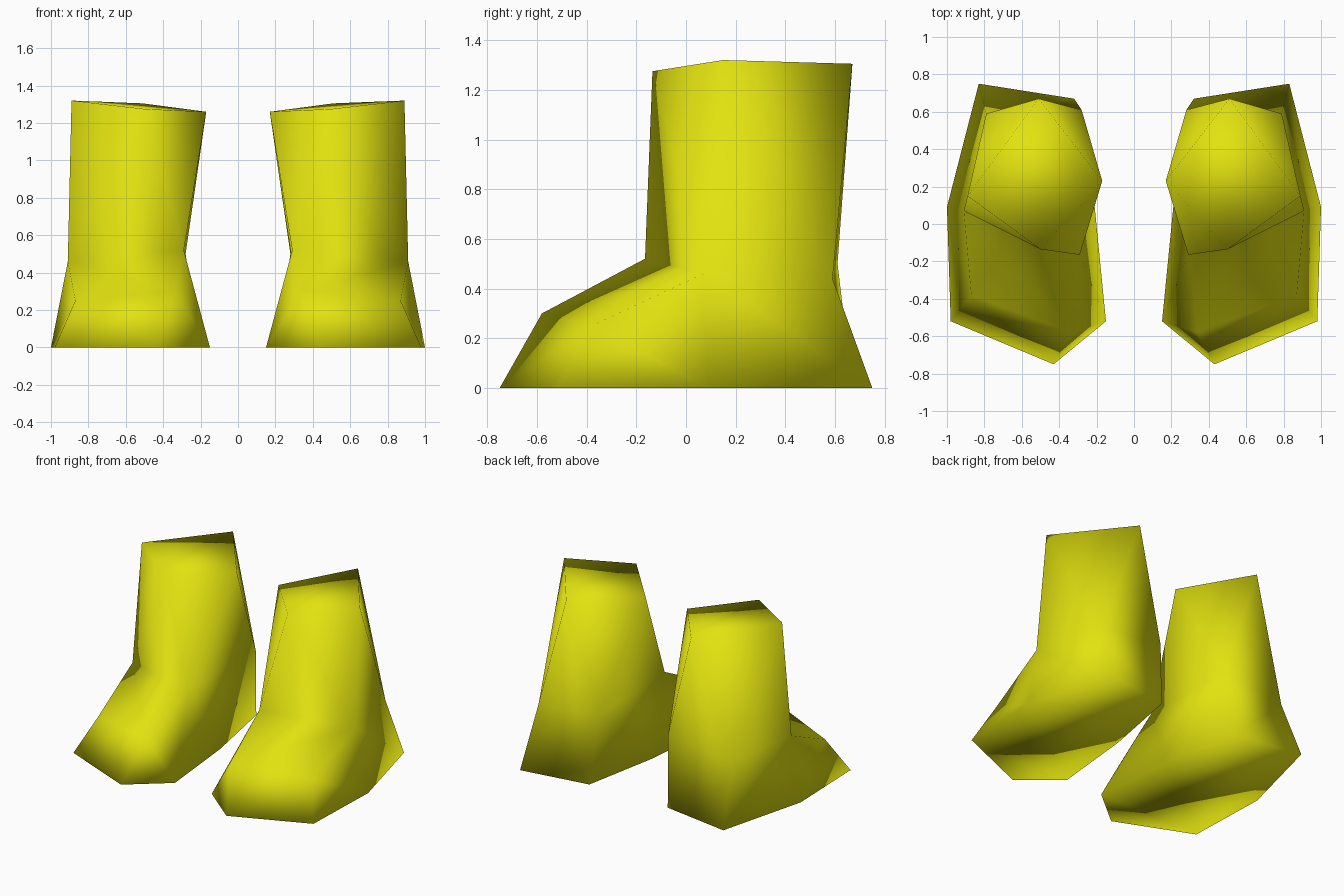
import bpy, bmesh

if "Cube" in bpy.data.objects:
    bpy.data.objects.remove(bpy.data.objects["Cube"])

yellow = bpy.data.materials.new("rubber_yellow")
yellow.diffuse_color = (0.76, 0.76, 0.005, 1.0)
yellow.use_nodes = True
yellow.node_tree.nodes["Principled BSDF"].inputs["Base Color"].default_value = yellow.diffuse_color

# Sole outline, clockwise from the toe tip
SOLE = [(0.43, -0.75), (0.15, -0.52), (0.21, 0.09), (0.32, 0.67),
        (0.83, 0.75), (1.00, 0.09), (0.98, -0.52)]
# Upper edge of the toe cap: inner, outer
TOE = [(0.34, -0.58, 0.30), (0.87, -0.38, 0.25)]
# Ankle ring: front inner, back inner, back outer, front outer
ANKLE = [(0.29, -0.165, 0.52), (0.28, 0.61, 0.50),
         (0.79, 0.59, 0.44), (0.91, 0.07, 0.46)]
# Shaft rim: front, inner, back, outer
RIM = [(0.50, -0.135, 1.275), (0.17, 0.23, 1.26),
       (0.51, 0.67, 1.305), (0.89, 0.15, 1.32)]


def make_boot(name, side):
    bm = bmesh.new()

    def ring(points):
        return [bm.verts.new((side * p[0], p[1], p[2] if len(p) > 2 else 0.0))
                for p in points]

    sole, toe, ankle, rim = map(ring, (SOLE, TOE, ANKLE, RIM))
    # Sole and top cap
    bm.faces.new(sole)
    bm.faces.new(rim)
    # Shaft: zigzag band between the ankle and the rotated rim
    for i in range(4):
        j = (i + 1) % 4
        bm.faces.new((ankle[i], rim[i], rim[j]))
        bm.faces.new((ankle[i], ankle[j], rim[j]))
    # Toe cap front, inner corner and instep
    bm.faces.new((sole[0], sole[6], toe[1], toe[0]))
    bm.faces.new((sole[0], toe[0], sole[1]))
    bm.faces.new((toe[0], toe[1], ankle[3], ankle[0]))
    # Foot walls: inner side, heel and outer side
    upper = [toe[0], *ankle, toe[1]]
    for i in range(5):
        bm.faces.new((sole[i + 1], sole[i + 2], upper[i + 1], upper[i]))
    bmesh.ops.recalc_face_normals(bm, faces=bm.faces[:])
    for face in bm.faces:
        face.smooth = True

    mesh = bpy.data.meshes.new(name)
    bm.to_mesh(mesh)
    bm.free()
    mesh.materials.append(yellow)
    boot = bpy.data.objects.new(name, mesh)
    bpy.context.collection.objects.link(boot)


make_boot("right_boot", 1)
make_boot("left_boot", -1)
